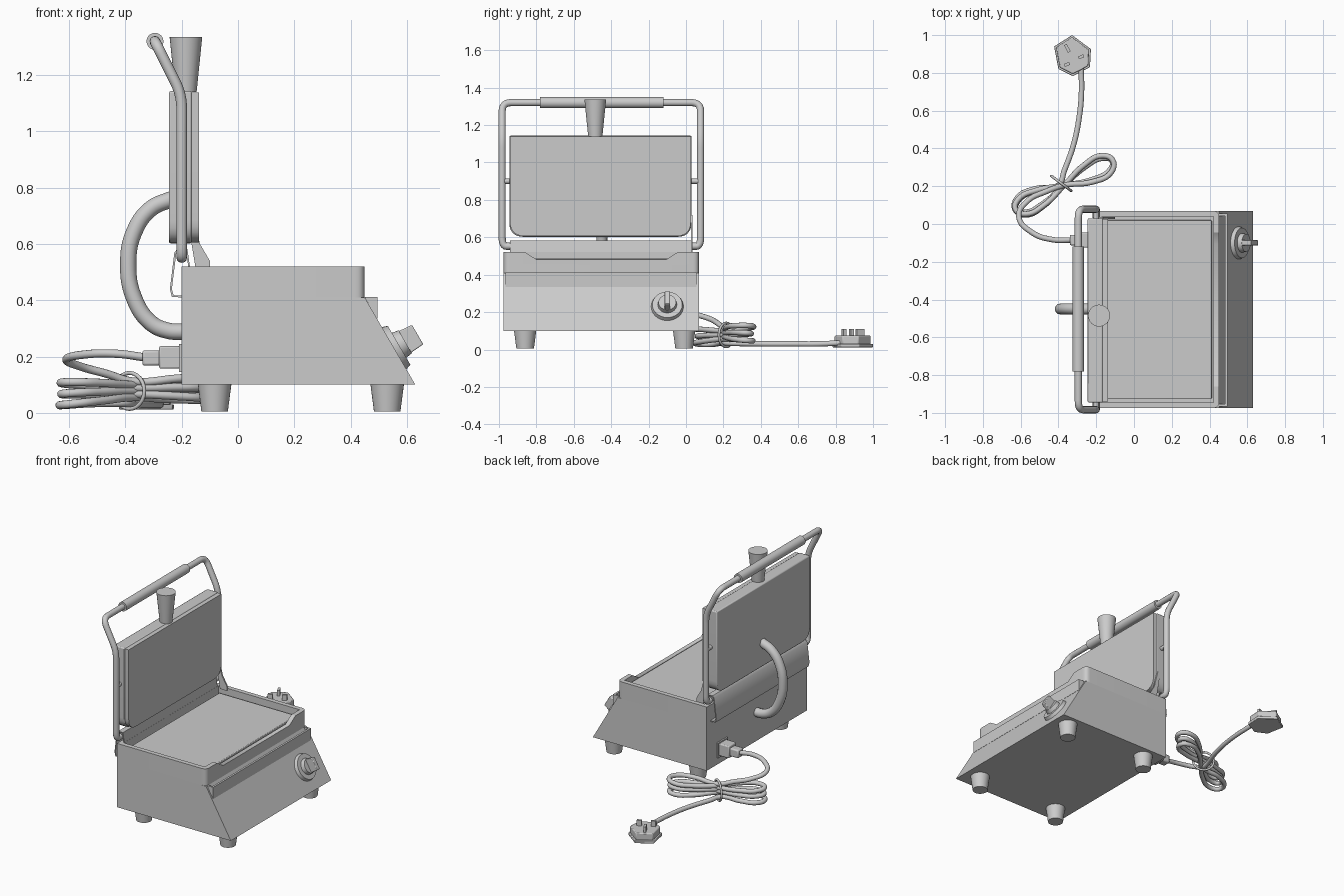
import bpy, bmesh, math
from mathutils import Vector

if "Cube" in bpy.data.objects:
    bpy.data.objects.remove(bpy.data.objects["Cube"])

YC = -0.4525          # centre line of the appliance in y
pi = math.pi


def finish(ob, name, angle=35, bevel=0):
    ob.name = name
    bpy.ops.object.select_all(action='DESELECT')
    bpy.context.view_layer.objects.active = ob
    ob.select_set(True)
    bpy.ops.object.shade_smooth_by_angle(angle=math.radians(angle))
    if bevel:
        m = ob.modifiers.new('Bevel', 'BEVEL')
        m.width, m.segments = bevel, 2
    return ob


def prism(name, pts, axis, a, b, bevel=0):
    """Extrude a 2D outline along an axis from a to b."""
    def place(p, d):
        return {'x': (d, p[0], p[1]), 'y': (p[0], d, p[1]), 'z': (p[0], p[1], d)}[axis]
    bm = bmesh.new()
    lo = [bm.verts.new(place(p, a)) for p in pts]
    hi = [bm.verts.new(place(p, b)) for p in pts]
    bm.faces.new(lo)
    bm.faces.new(hi)
    n = len(pts)
    for i in range(n):
        bm.faces.new((lo[i], lo[(i + 1) % n], hi[(i + 1) % n], hi[i]))
    bmesh.ops.recalc_face_normals(bm, faces=bm.faces)
    me = bpy.data.meshes.new(name)
    bm.to_mesh(me)
    bm.free()
    ob = bpy.data.objects.new(name, me)
    bpy.context.collection.objects.link(ob)
    return finish(ob, name, 35, bevel)


def box(name, x0, x1, y0, y1, z0, z1, bevel=0):
    return prism(name, [(x0, y0), (x1, y0), (x1, y1), (x0, y1)], 'z', z0, z1, bevel)


def fillet(pts, r, closed=False, steps=6):
    """Round the corners of a 2D or 3D point list."""
    pts = [Vector(p) for p in pts]
    n, out = len(pts), []
    for i, p in enumerate(pts):
        if not closed and i in (0, n - 1):
            out.append(p)
            continue
        u, v = pts[i - 1] - p, pts[(i + 1) % n] - p
        a = p + u.normalized() * min(r, u.length / 2)
        b = p + v.normalized() * min(r, v.length / 2)
        for s in range(steps + 1):
            t = s / steps
            out.append(a * (1 - t) ** 2 + p * 2 * t * (1 - t) + b * t * t)
    return out


def tube(name, pts, r, kind='POLY', cyclic=False):
    cu = bpy.data.curves.new(name, 'CURVE')
    cu.dimensions, cu.bevel_depth, cu.bevel_resolution, cu.use_fill_caps = '3D', r, 4, True
    sp = cu.splines.new(kind)
    if kind == 'BEZIER':
        cu.resolution_u = 6
        sp.bezier_points.add(len(pts) - 1)
        for q, p in zip(sp.bezier_points, pts):
            q.co = p
            q.handle_left_type = q.handle_right_type = 'AUTO'
    else:
        sp.points.add(len(pts) - 1)
        for q, p in zip(sp.points, pts):
            q.co = (*p, 1)
    sp.use_cyclic_u = cyclic
    ob = bpy.data.objects.new(name, cu)
    bpy.context.collection.objects.link(ob)
    bpy.ops.object.select_all(action='DESELECT')
    bpy.context.view_layer.objects.active = ob
    ob.select_set(True)
    bpy.ops.object.convert(target='MESH')
    return finish(bpy.context.view_layer.objects.active, name, 50)


def cone(name, p0, p1, r0, r1, n=32):
    p0, p1 = Vector(p0), Vector(p1)
    d = p1 - p0
    bpy.ops.mesh.primitive_cone_add(vertices=n, radius1=r0, radius2=r1, depth=d.length,
                                    location=(p0 + p1) / 2,
                                    rotation=d.to_track_quat('Z', 'Y').to_euler())
    return finish(bpy.context.object, name)


def flip(pts):
    return [(x, 2 * YC - y) for x, y in pts]


# wedge-shaped base with four tapered feet
prism('base_body', [(-0.2, 0.1), (0.63, 0.1), (0.45, 0.41), (-0.2, 0.41)], 'y', -0.975, 0.07)
for x in (-0.083, 0.53):
    for y in (-0.86, -0.01):
        cone('foot', (x, y, 0.005), (x, y, 0.105), 0.047, 0.06)

# grease drawer across the sloped front
box('drip_tray_front', 0.482, 0.495, -0.965, 0.055, 0.335, 0.412)
for y in (-0.965, 0.043):
    prism('drip_tray_end', [(0.45, 0.412), (0.483, 0.412), (0.483, 0.35)], 'y', y, y + 0.012)

# lower grill tray: floor, side walls with rounded corners, dipped front wall
corner = fillet([(-0.2, 0.07), (0.45, 0.07), (0.45, -0.045)], 0.035)
wall = [tuple(p) for p in corner] + [(0.42, -0.045), (0.42, 0.04), (-0.2, 0.04)]
floor = [(-0.2, 0.07 + 2 * (YC - 0.07))] + flip([tuple(p) for p in corner])[1:-1]
floor += [tuple(p) for p in corner][-2:0:-1] + [(-0.2, 0.07)]
prism('grill_tray_floor', floor, 'z', 0.41, 0.455)
prism('grill_tray_wall', wall, 'z', 0.455, 0.52)
prism('grill_tray_wall', flip(wall), 'z', 0.455, 0.52)
prism('grill_tray_front', [(-0.86, 0.455), (-0.045, 0.455), (-0.045, 0.52), (-0.107, 0.48),
                           (-0.797, 0.48), (-0.86, 0.52)], 'x', 0.42, 0.45)
box('grill_tray_back', -0.2, -0.17, -0.945, 0.04, 0.455, 0.52)
box('lower_plate', -0.15, 0.412, -0.925, 0.02, 0.45, 0.487, 0.004)

# folded splash guard behind the tray
outer = [(-0.2, 0.41), (-0.235, 0.412), (-0.242, 0.44), (-0.226, 0.57), (-0.215, 0.583),
         (-0.18, 0.583), (-0.17, 0.515)]
inner = [(-0.176, 0.515), (-0.185, 0.577), (-0.211, 0.577), (-0.219, 0.57),
         (-0.235, 0.44), (-0.229, 0.418), (-0.2, 0.417)]
prism('splash_guard', outer + inner, 'y', -0.94, 0.03)
prism('lid_stay', [(-0.185, 0.72), (-0.165, 0.72), (-0.135, 0.6), (-0.1, 0.54), (-0.1, 0.51),
                   (-0.15, 0.51), (-0.165, 0.6)], 'y', 0.026, 0.036)


# raised lid: casing and heated plate with rounded lower corners
def lid_outline(i):
    y0, y1, z0, z1 = -0.945 + i, 0.03 - i, 0.602 + i, 1.143 - i
    low = fillet([(y0, z1), (y0, z0), (y1, z0), (y1, z1)], 0.08)
    return [tuple(p) for p in low]


prism('lid_casing', lid_outline(0), 'x', -0.245, -0.165, 0.006)
prism('upper_plate', lid_outline(0.004), 'x', -0.17, -0.138)
cone('lid_knob', (-0.185, -0.485, 1.14), (-0.185, -0.485, 1.336), 0.038, 0.058)

# lifting bar: bent tube frame, grip and pivot pins
ya, yb = -0.983, 0.078
frame = [(-0.2, ya + 0.045, 0.552), (-0.2, ya, 0.552), (-0.2, ya, 1.13), (-0.295, ya, 1.32),
         (-0.295, yb, 1.32), (-0.2, yb, 1.13), (-0.2, yb, 0.552), (-0.2, yb - 0.045, 0.552)]
tube('lift_frame', fillet(frame, 0.05), 0.019)
cone('lift_grip', (-0.295, -0.78, 1.32), (-0.295, -0.12, 1.32), 0.03, 0.03)
for y0, y1 in ((ya, -0.94), (0.025, yb)):
    cone('pivot_pin', (-0.2, y0, 0.9), (-0.2, y1, 0.9), 0.014, 0.014, 16)

# conduit hose between lid and base
hose = [(-0.235, 0.76), (-0.31, 0.725), (-0.37, 0.64), (-0.39, 0.53), (-0.37, 0.41),
        (-0.31, 0.32), (-0.25, 0.292), (-0.19, 0.288)]
tube('conduit_hose', [(x, -0.45, z) for x, z in hose], 0.029, 'BEZIER')

# rotary thermostat on the sloped panel
nrm = Vector((0.865, 0, 0.502))
c = Vector((0.555, -0.1, 0.23))
cone('dial_plate', c - nrm * 0.005, c + nrm * 0.02, 0.088, 0.08)
cone('dial_hub', c + nrm * 0.015, c + nrm * 0.045, 0.052, 0.047)
up = Vector((-0.502, 0, 0.865))
grip = [c + nrm * a + up * b for a, b in ((0.02, -0.046), (0.096, -0.04), (0.096, 0.04), (0.02, 0.046))]
prism('dial_grip', [(p.x, p.z) for p in grip], 'y', -0.114, -0.086, 0.004)

# power inlet and cord connector
box('power_inlet', -0.21, -0.195, -0.135, -0.035, 0.145, 0.245)
box('cord_socket', -0.28, -0.2, -0.125, -0.045, 0.157, 0.237, 0.006)
box('cord_strain_relief', -0.34, -0.275, -0.113, -0.057, 0.168, 0.222, 0.008)

# cord: lead-in, three pinched loops, then run to the plug
d = Vector((0.894, 0.447, 0))
s = Vector((-0.447, 0.894, 0))
centre = Vector((-0.37, 0.205, 0))
path = [(-0.33, -0.085, 0.197), (-0.43, -0.083, 0.21), (-0.54, -0.045, 0.208),
        (-0.61, 0.04, 0.19), (-0.56, 0.125, 0.165), (-0.47, 0.17, 0.14)]
turns, per = 3, 12
for i in range(turns * per + 1):
    f = i / (turns * per)
    t = -pi / 2 + 2 * pi * i / per
    k = 0.85 + 0.15 * math.cos(2 * pi * f)
    z = 0.078 + (0.06 - 0.12 * f) * (0.55 + 0.45 * abs(math.cos(t)))
    p = centre + d * (0.29 * math.cos(t) * (0.94 + 0.06 * k)) + s * (0.06 * k * math.sin(2 * t))
    path.append((p.x, p.y, z))
path[-1] = (-0.4, 0.205, 0.035)
path += [(-0.37, 0.28, 0.032), (-0.32, 0.42, 0.03), (-0.288, 0.58, 0.03), (-0.278, 0.7, 0.03),
         (-0.28, 0.83, 0.035)]
tube('power_cord', path, 0.0145, 'BEZIER')
w = Vector((0.8, -0.6, 0))
tie = [centre + Vector((-0.015, 0.01, 0.078)) + w * 0.065 * math.cos(a) + Vector((0, 0, 0.064 * math.sin(a)))
       for a in (2 * pi * i / 24 for i in range(24))]
tube('cord_tie', tie, 0.007, 'POLY', True)

# three-pin plug lying face up
plug = [(-0.328, 1.0), (-0.228, 0.926), (-0.233, 0.83), (-0.323, 0.783), (-0.4, 0.82), (-0.423, 0.94)]
pc = Vector((-0.325, 0.89))
small = [tuple(pc + (Vector(p) - pc) * 0.9) for p in plug]
prism('plug_base', plug, 'z', 0.012, 0.03, 0.003)
prism('plug_body', small, 'z', 0.028, 0.074, 0.005)
for x, y, l, ang in ((-0.353, 0.93, 0.045, -62), (-0.355, 0.845, 0.03, 22), (-0.28, 0.885, 0.03, 22)):
    a = math.radians(ang)
    u, v = Vector((math.cos(a), math.sin(a))) * l / 2, Vector((-math.sin(a), math.cos(a))) * 0.008
    o = Vector((x, y))
    prism('plug_pin', [tuple(q) for q in (o - u - v, o + u - v, o + u + v, o - u + v)], 'z', 0.07, 0.11)
